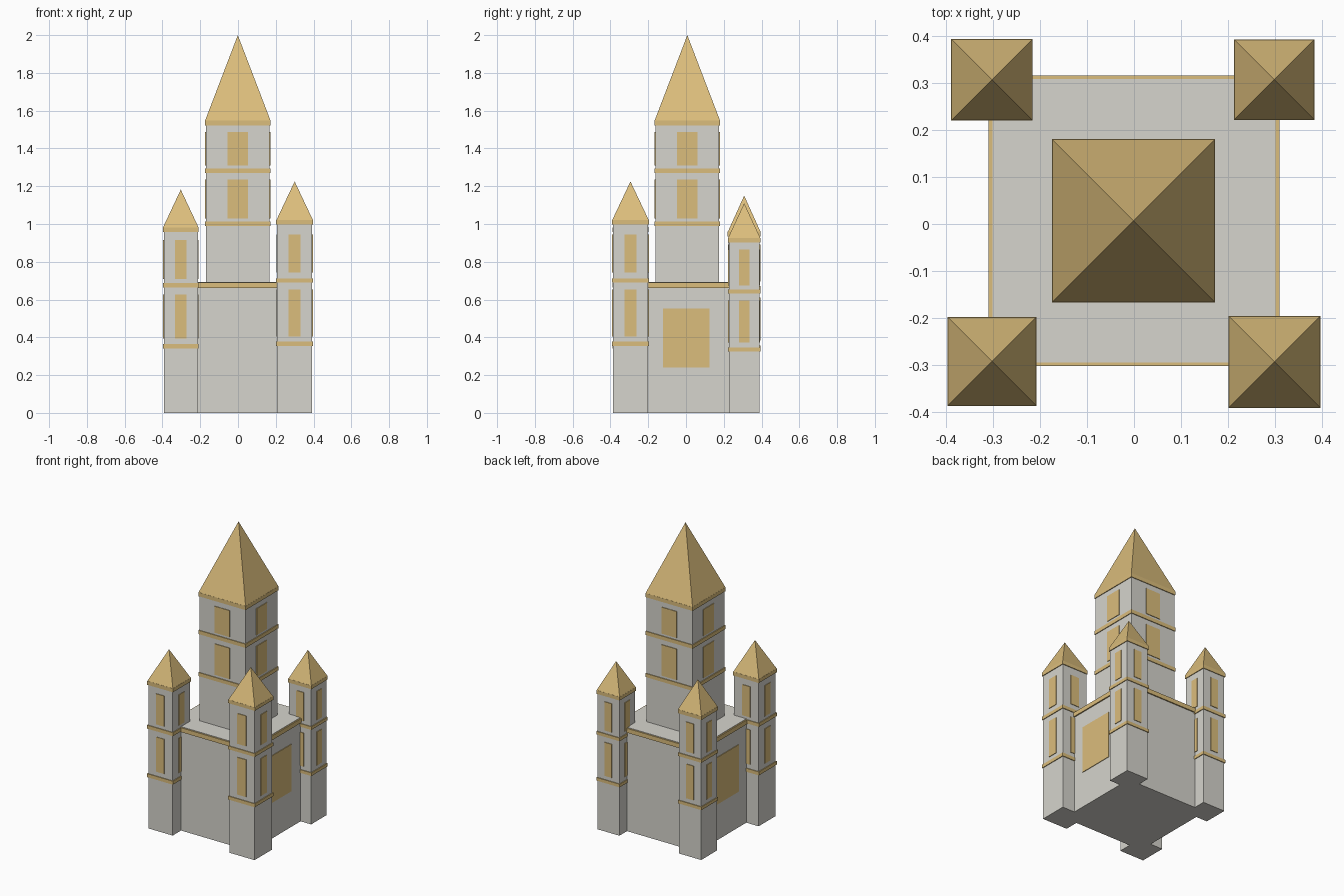
import bpy, math
from mathutils import Matrix, Vector

if "Cube" in bpy.data.objects:
    bpy.data.objects.remove(bpy.data.objects["Cube"])


def material(name, rgb):
    m = bpy.data.materials.new(name)
    m.diffuse_color = (*rgb, 1)
    m.use_nodes = True
    m.node_tree.nodes["Principled BSDF"].inputs["Base Color"].default_value = m.diffuse_color
    return m


STONE = material("pale_stone", (0.67, 0.66, 0.61))
GOLD = material("gold", (0.71, 0.51, 0.20))


def mesh_object(name, verts, faces, mat):
    me = bpy.data.meshes.new(name)
    me.from_pydata(verts, [], faces)
    me.materials.append(mat)
    ob = bpy.data.objects.new(name, me)
    bpy.context.collection.objects.link(ob)
    return ob


def ring(c, h, z):
    return [(c[0] + sx * h, c[1] + sy * h, z)
            for sx, sy in ((-1, -1), (1, -1), (1, 1), (-1, 1))]


SIDES = [(i, (i + 1) % 4, (i + 1) % 4 + 4, i + 4) for i in range(4)]


def block(name, c, half, z0, z1, mat):
    return mesh_object(name, ring(c, half, z0) + ring(c, half, z1),
                       [(3, 2, 1, 0), (4, 5, 6, 7)] + SIDES, mat)


def pyramid(name, c, half, z0, z1, mat):
    return mesh_object(name, ring(c, half, z0) + [(c[0], c[1], z1)],
                       [(3, 2, 1, 0)] + [(i, (i + 1) % 4, 4) for i in range(4)], mat)


def window(name, c, half, width, z0, z1, turn):
    """Thin plate on one wall; turn counts quarter turns from the front."""
    t = 0.004
    w = width / 2
    rot = Matrix.Rotation(turn * math.pi / 2, 3, 'Z')
    verts = []
    for z in (z0, z1):
        for x, y in ((-w, -half - t), (w, -half - t), (w, -half + t), (-w, -half + t)):
            verts.append(rot @ Vector((x, y, z)) + Vector((c[0], c[1], 0)))
    return mesh_object(name, verts, [(3, 2, 1, 0), (4, 5, 6, 7)] + SIDES, GOLD)


def tower(name, c, half, base, bands, windows, width, apex):
    """Square shaft with gold bands, windows on all sides and a pointed roof."""
    top = bands[-1][1]
    block(name + "_shaft", c, half, base, top - 0.005, STONE)
    for i, (z0, z1) in enumerate(bands):
        block(f"{name}_band_{i + 1}", c, half + 0.005, z0, z1, GOLD)
    for i, (z0, z1) in enumerate(windows):
        for turn in range(4):
            window(f"{name}_window_{i + 1}_{turn + 1}", c, half, width, z0, z1, turn)
    pyramid(name + "_roof", c, half + 0.004, top, apex, GOLD)


# Main hall with gold cornice and one large window on each flank
CENTRE = (0.0, 0.007)
block("hall", CENTRE, 0.302, 0, 0.692, STONE)
block("hall_cornice", CENTRE, 0.31, 0.66, 0.689, GOLD)
for turn in (1, 3):
    window(f"hall_window_{turn}", (0, 0.002), 0.302, 0.245, 0.24, 0.553, turn)

# Central keep
tower("keep", (-0.001, 0.007), 0.169, 0.68,
      [(0.99, 1.014), (1.27, 1.295), (1.522, 1.548)],
      [(1.03, 1.236), (1.31, 1.486)], 0.11, 2.0)

# Four corner towers, each a slightly different size
tower("front_left_tower", (-0.303, -0.293), 0.090, 0,
      [(0.342, 0.365), (0.665, 0.688), (0.957, 0.982)],
      [(0.395, 0.626), (0.71, 0.914)], 0.06, 1.182)
tower("front_right_tower", (0.300, -0.294), 0.093, 0,
      [(0.355, 0.378), (0.69, 0.712), (0.997, 1.02)],
      [(0.405, 0.653), (0.743, 0.945)], 0.064, 1.225)
tower("back_right_tower", (0.299, 0.308), 0.081, 0,
      [(0.325, 0.346), (0.632, 0.653), (0.903, 0.927)],
      [(0.372, 0.595), (0.674, 0.865)], 0.054, 1.11)
tower("back_left_tower", (-0.303, 0.308), 0.082, 0,
      [(0.335, 0.356), (0.65, 0.672), (0.935, 0.96)],
      [(0.384, 0.612), (0.695, 0.892)], 0.055, 1.15)
